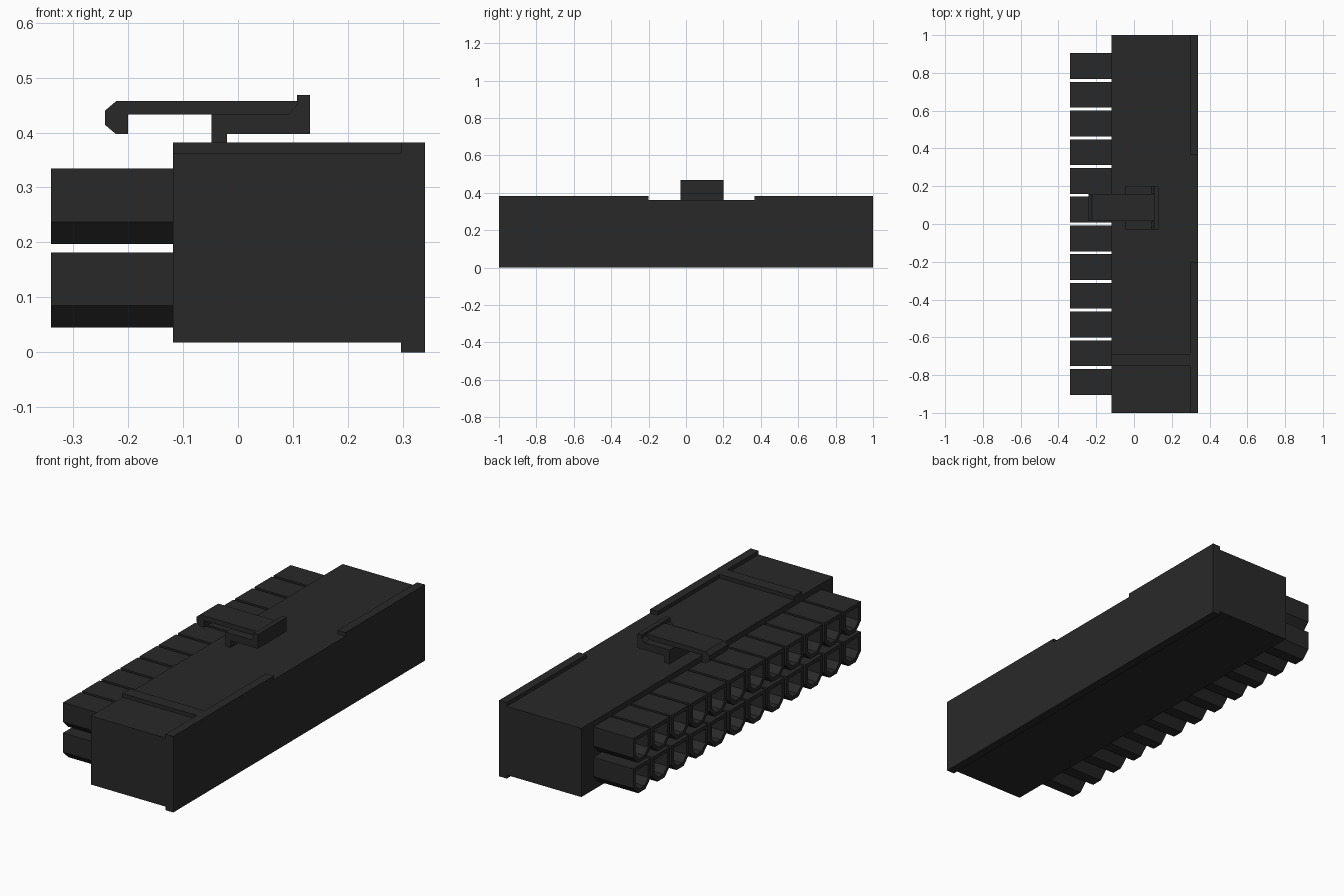
import bpy, bmesh
from mathutils import Vector

if "Cube" in bpy.data.objects:
    bpy.data.objects.remove(bpy.data.objects["Cube"])

plastic = bpy.data.materials.new("dark_plastic")
plastic.diffuse_color = (0.022, 0.022, 0.022, 1)
plastic.use_nodes = True
plastic.node_tree.nodes["Principled BSDF"].inputs["Base Color"].default_value = plastic.diffuse_color


def finish(bm, name):
    bmesh.ops.recalc_face_normals(bm, faces=bm.faces)
    mesh = bpy.data.meshes.new(name)
    bm.to_mesh(mesh)
    bm.free()
    mesh.materials.append(plastic)
    obj = bpy.data.objects.new(name, mesh)
    bpy.context.collection.objects.link(obj)
    return obj


def extrude_y(name, profile, y0, y1):
    """Extrude an (x, z) profile from y0 to y1."""
    bm = bmesh.new()
    face = bm.faces.new([bm.verts.new((x, y0, z)) for x, z in profile])
    new = bmesh.ops.extrude_face_region(bm, geom=[face], use_keep_orig=True)
    verts = [g for g in new["geom"] if isinstance(g, bmesh.types.BMVert)]
    bmesh.ops.translate(bm, verts=verts, vec=Vector((0, y1 - y0, 0)))
    return finish(bm, name)


def rect(x0, x1, z0, z1):
    return [(x0, z0), (x1, z0), (x1, z1), (x0, z1)]


BACK, STEP, FRONT = -0.118, 0.297, 0.34
TOP, RIM = 0.363, 0.382

# Housing with a lip along the bottom of the wire side
extrude_y("housing", [(BACK, 0.018), (STEP, 0.018), (STEP, 0), (FRONT, 0),
                      (FRONT, TOP), (BACK, TOP)], -1, 1)

# Raised rims and the keying rib on top
extrude_y("rim_left", rect(STEP, FRONT, TOP, RIM), -1, -0.2)
extrude_y("rim_right", rect(STEP, FRONT, TOP, RIM), 0.367, 1)
extrude_y("key_rib", rect(BACK, STEP, TOP, RIM), -0.752, -0.69)

# Latch: wide base on a post with an end stop, then the narrow hooked arm
extrude_y("latch_base", [(-0.048, TOP), (-0.02, TOP), (-0.02, 0.397),
                         (0.131, 0.397), (0.131, 0.468), (0.107, 0.468),
                         (0.107, 0.45), (0.092, 0.433), (-0.048, 0.433)],
          -0.03, 0.2)
extrude_y("latch_arm", [(-0.2, 0.433), (-0.2, 0.397), (-0.222, 0.397),
                        (-0.242, 0.414), (-0.242, 0.44), (-0.222, 0.457),
                        (0.107, 0.457), (0.107, 0.45), (0.092, 0.433)],
          0.015, 0.16)


def tube_section(half, cut):
    """Square with its two lower corners cut off, as (y, z)."""
    return [(-half, half), (-half, -half + cut), (-half + cut, -half),
            (half - cut, -half), (half, -half + cut), (half, half)]


def terminal_tube(name, y, z):
    bm = bmesh.new()
    mouth, root = -0.34, BACK
    rings = []
    for x, half, cut in ((root, 0.0685, 0.04), (mouth, 0.0685, 0.04),
                         (mouth, 0.05, 0.03), (root, 0.05, 0.03)):
        rings.append([bm.verts.new((x, y + a, z + b))
                      for a, b in tube_section(half, cut)])
    for r0, r1 in zip(rings, rings[1:]):
        for i in range(6):
            j = (i + 1) % 6
            bm.faces.new((r0[i], r0[j], r1[j], r1[i]))
    return finish(bm, name)


# Two rows of twelve hollow terminal tubes
for row, z in enumerate((0.1135, 0.266)):
    for col in range(12):
        terminal_tube(f"tube_{row}_{col}", (col - 5.5) * 0.152, z)
